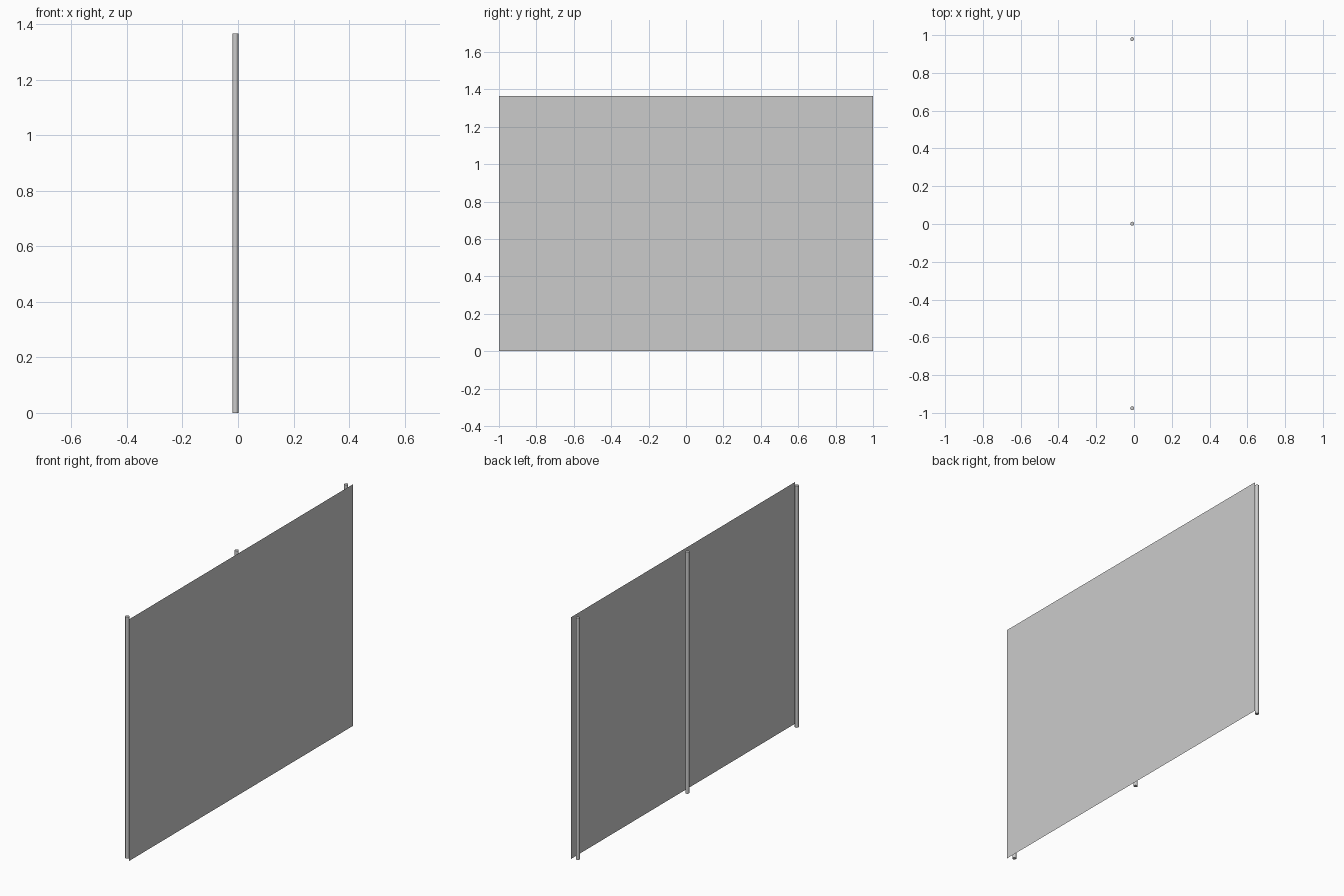
import bpy

if "Cube" in bpy.data.objects:
    bpy.data.objects.remove(bpy.data.objects["Cube"])

HEIGHT = 1.365
POLE_RADIUS = 0.0105


def add_pole(name, y):
    # capped round upright standing behind the panel
    bpy.ops.mesh.primitive_cylinder_add(
        vertices=12, radius=POLE_RADIUS, depth=HEIGHT,
        location=(-0.0095, y, HEIGHT / 2))
    bpy.context.object.name = name
    bpy.ops.object.shade_smooth_by_angle()


# single-sheet panel facing +x, with no thickness
mesh = bpy.data.meshes.new("panel")
corners = [(0.02, y, z) for y, z in ((-1, 0), (1, 0), (1, HEIGHT), (-1, HEIGHT))]
mesh.from_pydata(corners, [], [(0, 1, 2, 3)])
panel = bpy.data.objects.new("panel", mesh)
bpy.context.collection.objects.link(panel)

# three support poles
for name, y in (("left_pole", -0.975), ("middle_pole", 0.002), ("right_pole", 0.979)):
    add_pole(name, y)
